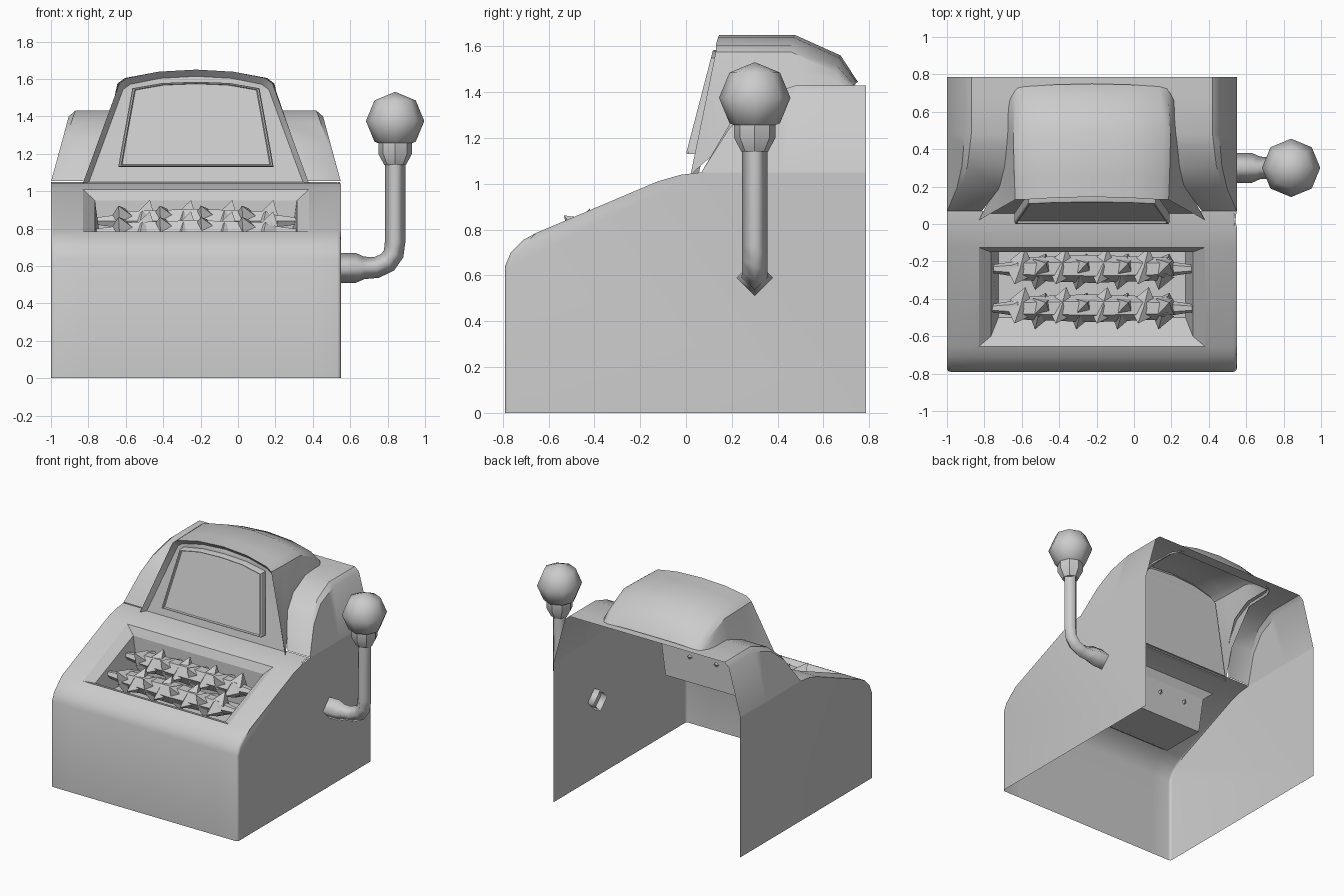
import bpy, bmesh, math
from mathutils import Vector, Matrix

if "Cube" in bpy.data.objects:
    bpy.data.objects.remove(bpy.data.objects["Cube"])

CX = -0.225  # centre line of the cabinet


def finish(name, bm, angle=35, loc=(CX, 0, 0)):
    bmesh.ops.remove_doubles(bm, verts=bm.verts, dist=0.0005)
    bmesh.ops.recalc_face_normals(bm, faces=bm.faces)
    me = bpy.data.meshes.new(name)
    bm.to_mesh(me)
    bm.free()
    ob = bpy.data.objects.new(name, me)
    ob.location = loc
    bpy.context.collection.objects.link(ob)
    bpy.ops.object.select_all(action='DESELECT')
    ob.select_set(True)
    bpy.context.view_layer.objects.active = ob
    if angle:
        bpy.ops.object.shade_smooth_by_angle(angle=math.radians(angle))
    return ob


def loft(bm, rows, closed=False, skip=()):
    """Bridge rows of points with quads; returns the vertex rows."""
    vs = [[bm.verts.new(p) for p in r] for r in rows]
    n = len(rows[0])
    for i in range(len(rows) - 1):
        for j in range(n if closed else n - 1):
            if (i, j) not in skip:
                k = (j + 1) % n
                bm.faces.new((vs[i][j], vs[i][k], vs[i + 1][k], vs[i + 1][j]))
    return vs


def mirrored(half):
    """Half outline ending on x = 0 -> full outline."""
    return half + [(-x, y, z) for x, y, z in reversed(half[:-1])]


# Lower cabinet: open shell with a sloped, windowed deck
W = 0.775
prof = [(-.79, 0), (-.79, .64), (-.765, .70), (-.71, .755), (-.655, .785),
        (-.125, 1.01), (-.02, 1.04), (.07, 1.05)]
bm = bmesh.new()
vs = loft(bm, [[(x, y, z) for x in (-W, -.605, .605, W)] for y, z in prof], skip={(4, 1)})
for col, s in ((0, -1), (3, 1)):
    back = [bm.verts.new((s * W, .785, z)) for z in (1.05, 0)]
    bm.faces.new([r[col] for r in vs] + back)
edges = [bm.edges.get((vs[i][c], vs[i + 1][c])) for c in (0, 3) for i in range(len(vs) - 1)]
bmesh.ops.bevel(bm, geom=edges, offset=.05, segments=3, profile=.5, affect='EDGES', clamp_overlap=True)
finish("lower_cabinet", bm, 40)

# Upper cabinet: tapered shoulders, open under the hood
rows = []
for y, z in [(.07, 1.055), (.19, 1.26), (.31, 1.37), (.42, 1.41), (.48, 1.43), (.70, 1.43), (.785, 1.43)]:
    h = z - 1.05
    t = h / .38
    half = [(W, y, 1.05), (W - .095 * t, y, 1.05 + .92 * h), (W - .13 * t, y, z), (.59 - .17 * t, y, z)]
    rows.append(half + [(-x, yy, zz) for x, yy, zz in reversed(half)])
bm = bmesh.new()
loft(bm, rows, skip={(i, 3) for i in range(5)})
finish("upper_cabinet", bm)

# Recessed bin behind the deck window
bm = bmesh.new()


def rect(w, y0, z0, y1, z1):
    return [(-w, y0, z0), (w, y0, z0), (w, y1, z1), (-w, y1, z1)]


vs = loft(bm, [rect(.605, -.655, .785, -.125, 1.01), rect(.54, -.60, .765, -.15, .95),
               rect(.50, -.50, .67, -.15, .67)], closed=True)
bm.faces.new(vs[-1])
finish("deck_bin", bm, 0)

# Spiked rollers
for name, y, z in (("rear_roller", -.24, .84), ("front_roller", -.45, .78)):
    bm = bmesh.new()
    rows = []
    for x, r in ((-.535, .022), (-.43, .038), (-.40, .06), (0, .075), (.40, .06), (.43, .038), (.535, .022)):
        rows.append([(x, r * math.cos(k * math.pi / 3), r * math.sin(k * math.pi / 3)) for k in range(6)])
    vs = loft(bm, rows, closed=True)
    bm.faces.new(vs[0])
    bm.faces.new(vs[-1])
    for i in range(8):
        for k in range(3):
            a = math.radians(120 * k + 60 * (i % 2) + 15)
            d = Vector((.25 * (-1) ** k, math.cos(a), math.sin(a))).normalized()
            m = (Matrix.Translation(Vector((-.385 + .11 * i, 0, 0)) + d * .075)
                 @ d.to_track_quat('Z', 'Y').to_matrix().to_4x4())
            bmesh.ops.create_cone(bm, cap_ends=False, segments=4, radius1=.065, radius2=0, depth=.09, matrix=m)
    finish(name, bm, 0, (CX, y, z))

# Domed hood with a recessed front
stations = [  # base y, z, half width; top y, z, half width
    (.02, 1.04, .605, .13, 1.65, .41), (.20, 1.20, .51, .25, 1.65, .415),
    (.46, 1.41, .455, .46, 1.65, .42), (.66, 1.41, .45, .66, 1.56, .41),
    (.71, 1.41, .43, .735, 1.445, .40)]
rows = []
for yb, zb, wb, yt, zt, wt in stations:
    zc = max(zt - .075, zb + .01)
    d = zt - zc
    half = [(wb, yb, zb), ((wb + wt) / 2, (yb + yt) / 2, (zb + zc) / 2), (wt, yt, zc),
            (wt - .04, yt, zc + .4 * d), (.2, yt + .01, zc + .85 * d), (0, yt + .015, zt)]
    rows.append(mirrored(half))
inner = [(x * .95, y + .035, 1.05 + (z - 1.05) * .94) for x, y, z in rows[0]]
bm = bmesh.new()
vs = loft(bm, [inner] + rows)
n = len(inner)
for j in range(n // 2):  # front panel strips
    a = [vs[0][j], vs[0][j + 1], vs[0][n - 2 - j], vs[0][n - 1 - j]]
    bm.faces.new(list(dict.fromkeys(a)))
bm.faces.new((vs[0][0], vs[0][-1], vs[1][-1], vs[1][0]))
finish("hood", bm)

# Screen plate with a thin bezel


def outline(s, dy):
    """Screen outline scaled about its middle, pushed back by dy."""
    pts = [(.415, 1.13), (.40, 1.22), (.34, 1.55), (.18, 1.578), (0, 1.585)]
    out = []
    for x, z in pts:
        z = 1.36 + (z - 1.36) * s
        out.append((x * s, .0 + (z - 1.13) * .26 + dy, z))
    return mirrored(out)


bm = bmesh.new()
vs = loft(bm, [outline(1, .055), outline(1, .008), outline(.985, 0), outline(.965, 0), outline(.95, .012)],
          closed=True)
bm.faces.new(vs[-1])
bm.faces.new(vs[0])
finish("screen", bm, 30)

# Side lever: diamond-section tube swept along a bend
path = [(.50, .59, .08), (.63, .59, .08), (.675, .59, .06), (.74, .592, .057),
        (.80, .62, .056), (.832, .665, .055), (.84, .73, .055), (.84, 1.17, .055)]
rows = []
for i, (x, z, r) in enumerate(path):
    a, b = path[max(i - 1, 0)], path[min(i + 1, len(path) - 1)]
    t = Vector((b[0] - a[0], 0, b[1] - a[1])).normalized()
    side = Vector((-t.z, 0, t.x))
    rows.append([Vector((x, .30, z)) + r * (side * math.cos(k * math.pi / 2)
                 + Vector((0, 1, 0)) * math.sin(k * math.pi / 2)) for k in range(4)])
bm = bmesh.new()
loft(bm, rows, closed=True)
finish("lever_arm", bm, 95, (0, 0, 0))

# Lever collar and knob
bm = bmesh.new()
rows = [[(r * math.cos(k * math.pi / 4), r * math.sin(k * math.pi / 4), z) for k in range(8)]
        for z, r in ((1.14, .058), (1.20, .09), (1.26, .09))]
vs = loft(bm, rows, closed=True)
bm.faces.new(vs[0])
finish("lever_collar", bm, 30, (.84, .30, 0))
bm = bmesh.new()
bmesh.ops.create_uvsphere(bm, u_segments=8, v_segments=4, radius=.156)
finish("lever_knob", bm, 50, (.84, .30, 1.375))
